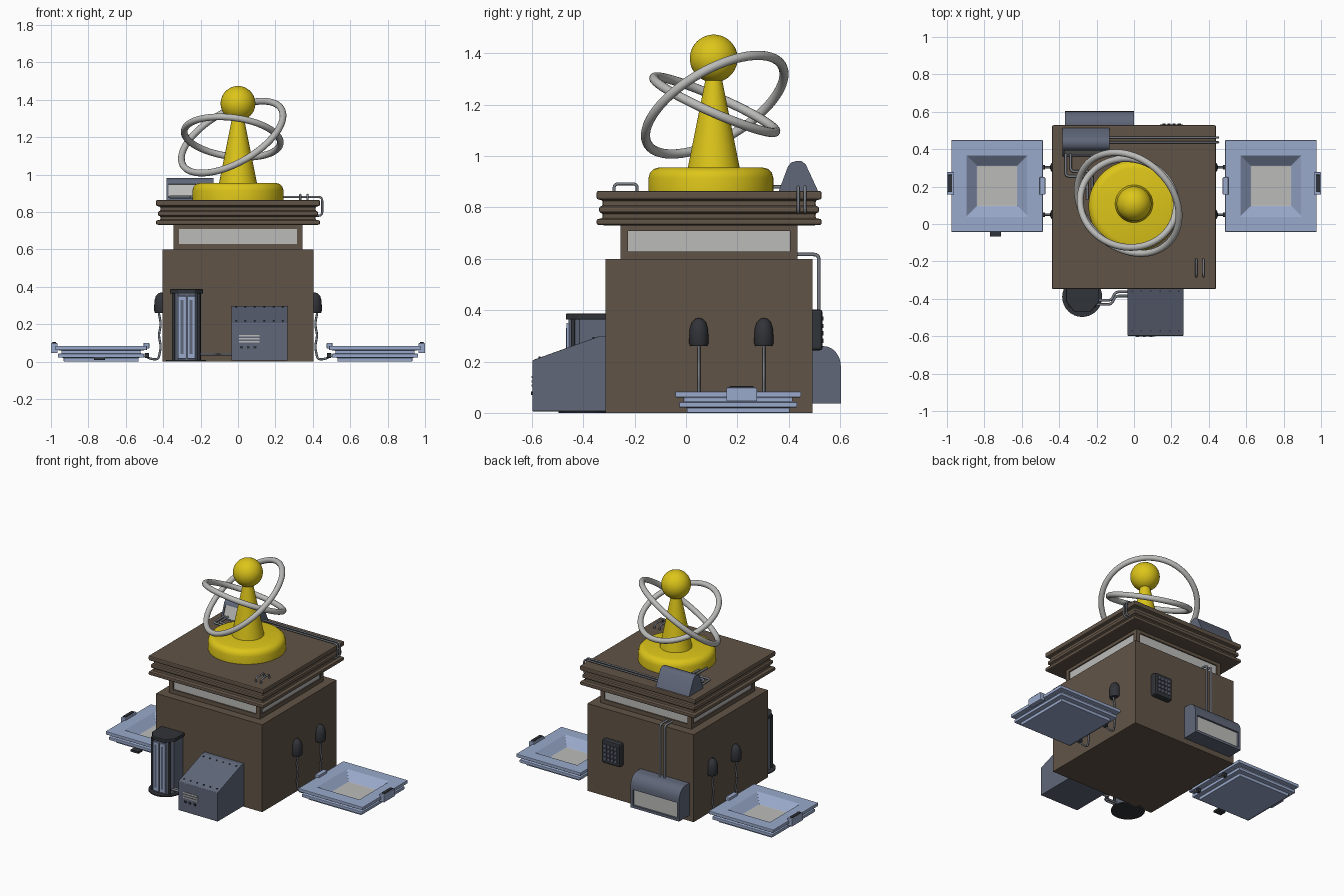
import bpy, bmesh, math
from mathutils import Vector, Matrix

if "Cube" in bpy.data.objects:
    bpy.data.objects.remove(bpy.data.objects["Cube"])


def mat(name, r, g, b):
    m = bpy.data.materials.new(name)
    m.diffuse_color = (r, g, b, 1)
    m.use_nodes = True
    m.node_tree.nodes["Principled BSDF"].inputs["Base Color"].default_value = m.diffuse_color
    return m


BROWN = mat("brown", .12, .088, .062)
YELLOW = mat("yellow", .72, .56, .01)
BLUE = mat("pale_blue", .32, .40, .60)
SLATE = mat("slate", .115, .135, .19)
DARK = mat("charcoal", .03, .033, .04)
GREY = mat("light_grey", .5, .5, .49)
STEEL = mat("steel", .2, .22, .25)


def finish(name, bm, mats, smooth=False, bevel=0):
    bmesh.ops.recalc_face_normals(bm, faces=bm.faces)
    me = bpy.data.meshes.new(name)
    bm.to_mesh(me)
    bm.free()
    ob = bpy.data.objects.new(name, me)
    bpy.context.collection.objects.link(ob)
    for m in mats:
        me.materials.append(m)
    if bevel:
        b = ob.modifiers.new("bevel", 'BEVEL')
        b.width, b.segments, b.limit_method = bevel, 2, 'ANGLE'
    if smooth:
        bpy.ops.object.select_all(action='DESELECT')
        ob.select_set(True)
        bpy.context.view_layer.objects.active = ob
        bpy.ops.object.shade_smooth_by_angle(angle=math.radians(40))
    return ob


def inset(bm, test, width, depth):
    """Recessed panel with the second material on faces chosen by normal."""
    bmesh.ops.recalc_face_normals(bm, faces=bm.faces)
    for f in [f for f in bm.faces if test(f.normal)]:
        bmesh.ops.inset_individual(bm, faces=[f], thickness=width, depth=0)
        bmesh.ops.inset_individual(bm, faces=[f], thickness=.0005, depth=-depth)
        f.material_index = 1


def box(name, x, y, z, m, bevel=0):
    bm = bmesh.new()
    bmesh.ops.create_cube(bm, size=1)
    for v in bm.verts:
        v.co = [(a + b) / 2 + (b - a) * c for (a, b), c in zip((x, y, z), v.co)]
    return finish(name, bm, [m], bevel=bevel)


def loft(name, cx, cy, rings, mats, cap_mat=0, bevel=0, window=None):
    """Stack of square rings given as (half width, z)."""
    bm = bmesh.new()
    rows = [[bm.verts.new((cx + h * i, cy + h * j, z)) for i, j in ((-1, -1), (1, -1), (1, 1), (-1, 1))]
            for h, z in rings]
    for a, b in zip(rows, rows[1:]):
        for k in range(4):
            bm.faces.new((a[k], a[k - 3], b[k - 3], b[k]))
    bm.faces.new(rows[0])
    bm.faces.new(rows[-1]).material_index = cap_mat
    if window:
        inset(bm, lambda n: abs(n.z) < .1, *window)
    return finish(name, bm, mats, bevel=bevel)


def prism(name, pts, lo, hi, axis, mats, smooth=False, bevel=0, window=None):
    """Profile extruded along x (points are y, z) or z (points are x, y)."""
    put = (lambda p, t: (t, *p)) if axis == 'x' else (lambda p, t: (*p, t))
    bm = bmesh.new()
    a, b = [[bm.verts.new(put(p, t)) for p in pts] for t in (lo, hi)]
    bm.faces.new(a)
    bm.faces.new(b)
    for k in range(len(pts)):
        bm.faces.new((a[k - 1], a[k], b[k], b[k - 1]))
    if window:
        inset(bm, *window)
    return finish(name, bm, mats, smooth, bevel)


def lathe(name, pts, loc, m, n=48):
    bm = bmesh.new()
    vs = [bm.verts.new((r, 0, z)) for r, z in pts]
    es = [bm.edges.new(p) for p in zip(vs, vs[1:])]
    bmesh.ops.spin(bm, geom=vs + es, axis=(0, 0, 1), cent=(0, 0, 0), angle=math.tau, steps=n, use_duplicate=False)
    bmesh.ops.remove_doubles(bm, verts=bm.verts, dist=1e-5)
    bmesh.ops.translate(bm, verts=bm.verts, vec=loc)
    return finish(name, bm, [m], True)


def pipe(name, pts, r, m, fillet=.02):
    """Round tube along a path with softened corners."""
    p = [Vector(q) for q in pts]
    path = [p[0]]
    for a, b, c in zip(p, p[1:], p[2:]):
        s = b + (a - b).normalized() * min(fillet, (a - b).length / 2)
        e = b + (c - b).normalized() * min(fillet, (c - b).length / 2)
        path += [s * (1 - t) ** 2 + b * 2 * t * (1 - t) + e * t * t for t in (0, .25, .5, .75, 1)]
    path.append(p[-1])
    cu = bpy.data.curves.new(name, 'CURVE')
    cu.dimensions, cu.bevel_depth, cu.bevel_resolution, cu.use_fill_caps = '3D', r, 2, True
    sp = cu.splines.new('POLY')
    sp.points.add(len(path) - 1)
    for q, v in zip(sp.points, path):
        q.co = (*v, 1)
    ob = bpy.data.objects.new(name, cu)
    cu.materials.append(m)
    bpy.context.collection.objects.link(ob)
    bpy.ops.object.select_all(action='DESELECT')
    ob.select_set(True)
    bpy.context.view_layer.objects.active = ob
    bpy.ops.object.convert(target='MESH')


# Building: body, windowed neck, layered roof
CY = .09
loft("body", 0, CY, [(.403, 0), (.403, .6)], [BROWN])
loft("window_band", 0, CY, [(.345, .598), (.345, .738)], [BROWN, GREY], window=(.042, .008))
loft("roof", 0, CY, [(.40, .73), (.438, .732), (.438, .755), (.415, .757), (.415, .778), (.428, .78), (.428, .803),
                     (.415, .805), (.415, .828), (.438, .832), (.438, .864)], [BROWN], bevel=.007)

# Yellow ornament and its two tilted rings
lathe("ornament_base", [(0, .86), (.243, .86), (.243, .915), (.237, .936), (.222, .95), (.2, .956), (0, .956)],
      (0, .097, 0), YELLOW, 64)
lathe("ornament_cone", [(0, .95), (.102, .95), (.032, 1.3), (0, 1.3)], (0, .108, 0), YELLOW)
lathe("ornament_ball", [(.093 * math.sin(math.pi * k / 24), 1.38 - .093 * math.cos(math.pi * k / 24))
                        for k in range(25)], (0, .108, 0), YELLOW)
for name, R, n in (("large_ring", .303, (-.441, -.455, .773)), ("small_ring", .259, (.12, .4, .908))):
    bpy.ops.mesh.primitive_torus_add(major_radius=R, minor_radius=.018, major_segments=72, minor_segments=14,
                                     location=(-.031, .112, 1.2),
                                     rotation=Vector(n).to_track_quat('Z', 'Y').to_euler())
    ring = bpy.context.object
    ring.name = name
    ring.data.materials.append(GREY)
    bpy.ops.object.shade_smooth_by_angle(angle=math.radians(40))

# Landing pads, latches, wall lamps and cables on both sides
for s, side in ((-1, "left"), (1, "right")):
    def sx(a, b):
        return tuple(sorted((s * a, s * b)))
    loft(side + "_pad", s * .732, .203, [(.2, 0), (.2, .02), (.23, .022), (.23, .042), (.212, .043), (.212, .06),
         (.245, .061), (.245, .083), (.162, .083), (.108, .03)], [BLUE, GREY], cap_mat=1, bevel=.003)
    box(side + "_latch", sx(.965, 1), (.157, .277), (.045, .098), BLUE, .004)
    box(side + "_latch_grip", sx(.972, .994), (.17, .264), (.09, .104), DARK, .003)
    for i, y in enumerate((.05, .303)):
        lathe(f"{side}_lamp_{i}", [(0, .26), (.033, .26), (.038, .272), (.036, .325), (.028, .352), (.014, .366),
                                   (0, .37)], (s * .411, y, 0), DARK, 24)
        pipe(f"{side}_cable_{i}", [(s * x, y, z) for x, z in ((.425, .27), (.412, .2), (.424, .14), (.412, .08),
             (.425, .012), (.46, .012), (.5, .03))], .006, STEEL)
        box(f"{side}_plug_{i}", sx(.475, .5), (y - .012, y + .012), (.02, .045), DARK, .003)
    box(side + "_inner_latch", sx(.474, .505), (.157, .25), (.07, .1), BLUE, .004)
box("pad_step", (-.77, -.71), (-.067, -.02), (.009, .022), DARK)

# Round-footed booth at front left
lathe("booth_foot", [(0, 0), (.107, 0), (.107, .008), (0, .008)], (-.277, -.39, 0), DARK, 32)


def booth(g):
    return [(-.353 - g, -.31), (-.353 - g, -.415), (-.32, -.458 - g), (-.23, -.458 - g), (-.197 + g, -.415),
            (-.197 + g, -.31)]


prism("booth_body", booth(0), .005, .37, 'z', [SLATE])
prism("booth_cap", booth(.01), .363, .387, 'z', [DARK], bevel=.004)
for i, x in enumerate((-.322, -.272)):
    box(f"booth_door_{i}", (x, x + .044), (-.466, -.45), (.015, .35), BLUE, .003)
    box(f"booth_door_slot_{i}", (x + .014, x + .03), (-.468, -.45), (.04, .33), SLATE)
for x in (-.345, -.209):
    pipe("booth_post", [(x, -.44, .005), (x, -.44, .365)], .008, DARK)

# Sloped console with vents and studs
prism("console", [(-.598, .006), (-.598, .205), (-.34, .298), (-.31, .298), (-.31, .006)], -.035, .265, 'x',
      [SLATE], bevel=.003)
for k in range(3):
    box(f"console_vent_{k}", (.005, .115), (-.602, -.59), (.103 + k * .016, .111 + k * .016), GREY)
    box(f"console_button_{k}", (.012 + k * .036, .026 + k * .036), (-.604, -.59), (.07, .084), DARK)
for k in range(6):
    x = -.01 + k * .05
    for y in (-.57, -.36):
        z = .205 + (y + .598) * .36
        box("console_stud", (x - .004, x + .004), (y - .004, y + .004), (z - .004, z + .004), DARK)
for k in range(2):
    d = k * .022
    pipe(f"console_hose_{k}", [(-.2, -.43 + d, .04), (-.12, -.43 + d, .04), (-.1, -.385 + d, .04),
                               (-.03, -.385 + d, .04)], .007, STEEL)

# Roof vent with its pipes
prism("roof_vent", [(.36, .86), (.397, .96), (.41, .975), (.43, .981), (.45, .98), (.466, .968), (.516, .86)],
      -.383, -.13, 'x', [SLATE, GREY], True, window=(lambda n: n.y < -.9, .017, .006))
for k in range(2):
    d = k * .026
    pipe(f"roof_side_pipe_{k}", [(-.14, .437 + d, .88), (.45, .437 + d, .88), (.45, .437 + d, .78),
                                 (.41, .437 + d, .78)], .006, STEEL)
    pipe(f"roof_inner_pipe_{k}", [(-.365 + d, .39, .88), (-.365 + d, .255 + d, .88), (-.25 + d, .255 + d, .88),
                                  (-.25 + d, .13, .88)], .007, STEEL)
    x = .333 + k * .038
    pipe(f"roof_handle_{k}", [(x, -.28, .86), (x, -.28, .892), (x, -.19, .892), (x, -.19, .86)], .006, STEEL)

# Back vent, its pipes and the keypad panel
prism("back_vent", [(.48, .037), (.603, .037), (.603, .18)] +
      [(.535 + .068 * math.cos(a), .18 + .08 * math.sin(a)) for a in (math.pi * k / 16 for k in range(1, 9))] +
      [(.48, .26)], -.37, 0, 'x', [SLATE, GREY], True, window=(lambda n: n.y > .999, .025, .012))
for x in (-.2, -.165):
    pipe("back_pipe", [(x, .42, .617), (x, .517, .617), (x, .517, .24)], .007, STEEL)
box("keypad_frame", (.13, .272), (.48, .532), (.243, .403), DARK, .012)
for i in range(4):
    for j in range(4):
        x, z = .152 + i * .027, .272 + j * .029
        box("keypad_button", (x, x + .017), (.525, .536), (z, z + .017), SLATE)
